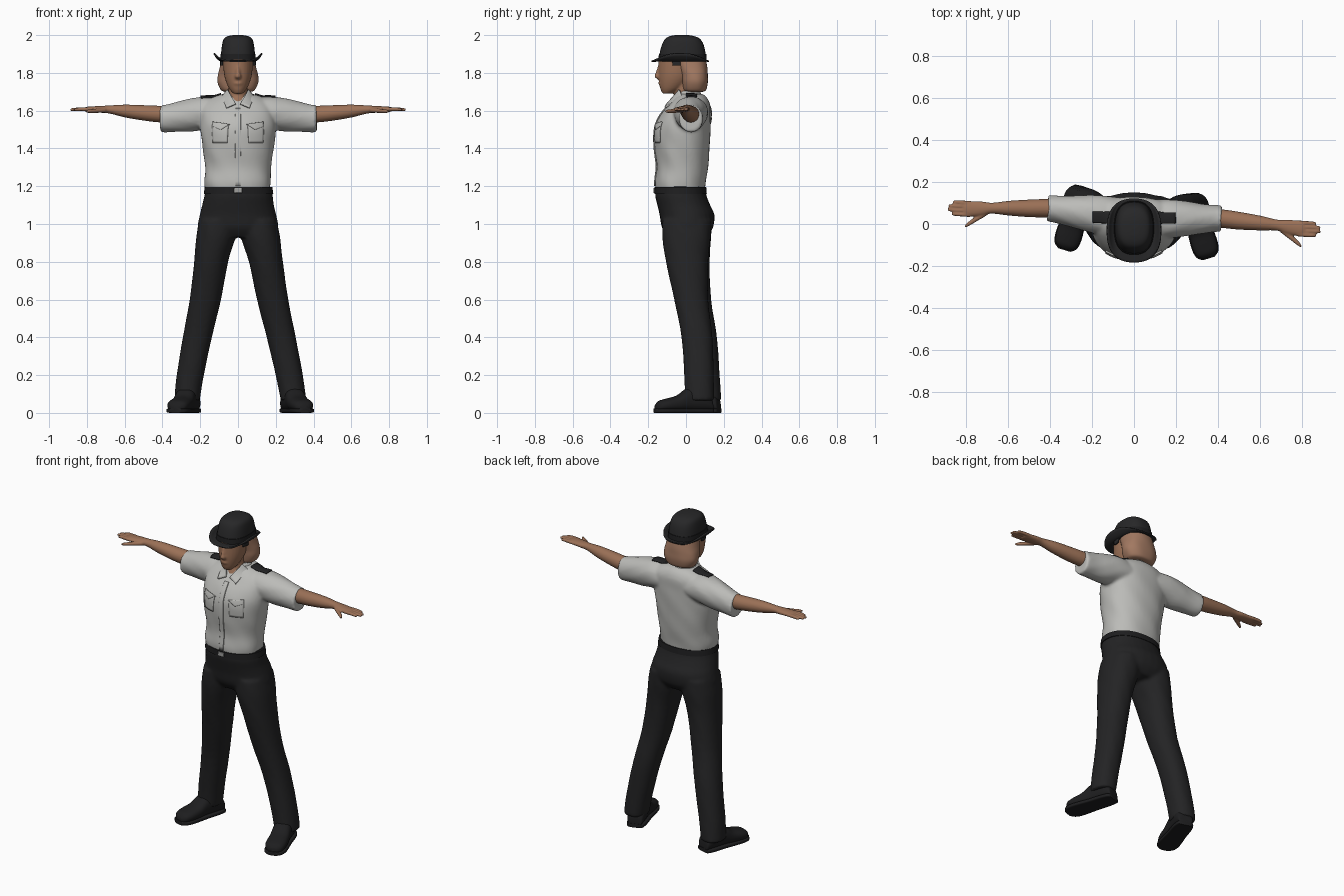
import bpy, bmesh, math
from mathutils import Matrix, Vector

cube = bpy.data.objects.get("Cube")
if cube:
    bpy.data.objects.remove(cube)


def material(name, rgb):
    m = bpy.data.materials.new(name)
    m.use_nodes = True
    m.diffuse_color = (*rgb, 1)
    node = m.node_tree.nodes["Principled BSDF"]
    node.inputs["Base Color"].default_value = (*rgb, 1)
    node.inputs["Roughness"].default_value = 0.8
    return m


SHIRT = material("shirt grey", (0.5, 0.5, 0.48))
CLOTH = material("trouser black", (0.017, 0.017, 0.018))
FELT = material("hat black", (0.02, 0.02, 0.021))
LEATHER = material("leather black", (0.013, 0.013, 0.014))
SKIN = material("skin", (0.33, 0.165, 0.095))
HAIR = material("hair brown", (0.36, 0.19, 0.12))
METAL = material("buckle metal", (0.35, 0.35, 0.34))


def loft(bm, axis, rings, power=2, sides=28, steps=4, xf=Matrix(), fold=0):
    """Skin smooth superellipse rings: (position, centre a, centre b, radius a, radius b)."""
    b, c = [i for i in range(3) if i != axis]
    pts = [Vector(r) for r in rings]
    dense = []
    for i in range(len(pts) - 1):
        p0, p1, p2, p3 = pts[max(i - 1, 0)], pts[i], pts[i + 1], pts[min(i + 2, len(pts) - 1)]
        for k in range(steps):
            t = k / steps
            dense.append(p1 + (p2 - p0) * t / 2 + (p0 * 2 - p1 * 5 + p2 * 4 - p3) * t * t / 2
                         + (p1 * 3 - p0 - p2 * 3 + p3) * t ** 3 / 2)
    dense.append(pts[-1])
    loops = []
    for r in dense:
        loop = []
        for k in range(sides):
            a = math.tau * k / sides
            u, v = math.cos(a), math.sin(a)
            w = 1 + fold * math.sin(5 * a + 14 * r[0]) * math.sin(23 * r[0] + 2 * a)
            co = Vector((0, 0, 0))
            co[axis] = r[0]
            co[b] = r[1] + w * r[3] * math.copysign(abs(u) ** (2 / power), u)
            co[c] = r[2] + w * r[4] * math.copysign(abs(v) ** (2 / power), v)
            loop.append(bm.verts.new(xf @ co))
        loops.append(loop)
    for lo, hi in zip(loops, loops[1:]):
        for k in range(sides):
            j = (k + 1) % sides
            bm.faces.new((lo[k], lo[j], hi[j], hi[k]))
    bm.faces.new(loops[0])
    bm.faces.new(loops[-1])


def finish(name, bm, mat, voxel=0, smooth=4, angle=50):
    bmesh.ops.recalc_face_normals(bm, faces=bm.faces)
    me = bpy.data.meshes.new(name)
    bm.to_mesh(me)
    bm.free()
    me.materials.append(mat)
    ob = bpy.data.objects.new(name, me)
    bpy.context.collection.objects.link(ob)
    if voxel:
        rm = ob.modifiers.new("fuse", "REMESH")
        rm.mode, rm.voxel_size, rm.use_smooth_shade = "VOXEL", voxel, True
        sm = ob.modifiers.new("soften", "SMOOTH")
        sm.factor, sm.iterations = 0.5, smooth
    else:
        bpy.ops.object.select_all(action="DESELECT")
        ob.select_set(True)
        bpy.context.view_layer.objects.active = ob
        bpy.ops.object.shade_smooth_by_angle(angle=math.radians(angle))
    return ob


def part(name, mat, axis, rings, **kw):
    bm = bmesh.new()
    loft(bm, axis, rings, **kw)
    return finish(name, bm, mat)


def plate(name, mat, corners, thick=0.006, target=None, n=8):
    """Thin patch between four corners, wrapped onto a target surface."""
    a, b, c, d = map(Vector, corners)
    bm = bmesh.new()
    g = [[bm.verts.new(a.lerp(b, i / n).lerp(d.lerp(c, i / n), j / n)) for i in range(n + 1)]
         for j in range(n + 1)]
    for j in range(n):
        for i in range(n):
            bm.faces.new((g[j][i], g[j][i + 1], g[j + 1][i + 1], g[j + 1][i]))
    ob = finish(name, bm, mat)
    if target:
        sw = ob.modifiers.new("wrap", "SHRINKWRAP")
        sw.target, sw.wrap_mode, sw.offset = target, "ABOVE_SURFACE", 0.003
    so = ob.modifiers.new("thickness", "SOLIDIFY")
    so.thickness, so.offset = thick, 0
    return ob


yaw = Matrix.Rotation(math.radians(-3.4), 4, "Z")
flip = {1: yaw, -1: yaw @ Matrix.Scale(-1, 4, (1, 0, 0))}

# Shirt: torso fused with both short sleeves
bm = bmesh.new()
loft(bm, 2, [(1.17, 0, -.03, .168, .128), (1.22, -.003, -.03, .176, .134), (1.3, 0, -.02, .174, .136),
             (1.4, 0, -.02, .188, .145), (1.5, 0, -.018, .2, .148), (1.57, 0, -.004, .2, .134),
             (1.63, 0, .018, .19, .11), (1.67, 0, .025, .135, .085), (1.69, 0, .02, .075, .065)],
     power=2.25, sides=48, fold=.014)
for s in (1, -1):
    loft(bm, 0, [(.08, .03, 1.585, .09, .085), (.17, .035, 1.588, .092, .088), (.25, .04, 1.578, .083, .088),
                 (.33, .045, 1.567, .07, .079), (.39, .05, 1.558, .064, .073), (.415, .05, 1.558, .064, .072)],
         xf=flip[s], fold=.02)
shirt = finish("shirt", bm, SHIRT, .009)

# Trousers: hips fused with two spread legs
bm = bmesh.new()
loft(bm, 2, [(1.2, .003, -.03, .172, .13), (1.15, .003, -.027, .181, .136), (1.1, 0, -.012, .19, .14),
             (1.05, 0, .005, .202, .145), (.98, 0, .008, .213, .135), (.93, 0, .008, .18, .1)], power=2.2)
for s in (1, -1):
    legs = [(1.02, .105, .005, .1, .13), (.93, .118, .005, .104, .128), (.8, .145, .01, .09, .112),
            (.6, .178, .035, .083, .09), (.4, .222, .07, .077, .082), (.2, .262, .085, .072, .078),
            (.08, .28, .09, .068, .078), (.065, .28, .09, .066, .076)]
    loft(bm, 2, [(z, s * x + .012 * (1 - z), y - s * .02 * (1 - z), rx, ry) for z, x, y, rx, ry in legs],
         power=2.2, fold=.014)
finish("trousers", bm, CLOTH, .01)

# Belt and buckle
part("belt", LEATHER, 2, [(1.16, .003, -.029, .184, .139), (1.195, .003, -.03, .179, .137)], power=2.2, sides=48)
plate("buckle", METAL, [(-.02, -.17, 1.165), (.02, -.17, 1.165), (.02, -.17, 1.19), (-.02, -.17, 1.19)])

for s, side in ((1, "left"), (-1, "right")):
    # Shoe and sole, toes turned outward
    place = (Matrix.Translation((s * .272 + .012, .09 - s * .02, 0))
             @ Matrix.Rotation(math.radians(s * 17), 4, "Z"))
    shoe = [(.068, .035, .03), (.06, .045, .075), (.02, .053, .12), (-.06, .054, .125),
            (-.12, .058, .085), (-.18, .06, .068), (-.22, .05, .056), (-.24, .025, .036)]
    part(side + "_shoe", LEATHER, 1, [(y, 0, h / 2 + .008, rx, h / 2) for y, rx, h in shoe], power=2.4, xf=place)
    part(side + "_sole", LEATHER, 1, [(y * 1.02, 0, .012, rx + .004, .012) for y, rx, h in shoe], power=5, xf=place)

    # Arm with palm, fingers and thumb
    bm = bmesh.new()
    loft(bm, 0, [(.34, .05, 1.58, .044, .044), (.42, .05, 1.582, .044, .044), (.5, .045, 1.588, .042, .041),
                 (.6, .04, 1.598, .035, .034), (.68, .035, 1.606, .026, .022), (.73, .03, 1.607, .034, .018),
                 (.79, .025, 1.607, .037, .015), (.81, .025, 1.607, .034, .012)], xf=flip[s])
    for k, tip in enumerate((.87, .89, .888, .868)):
        y = .025 + (k - 1.5) * .019
        loft(bm, 0, [(.78, y, 1.607, .01, .01), (.83, y, 1.608, .01, .01), (tip - .008, y, 1.606, .008, .008),
                     (tip, y, 1.605, .004, .004)], sides=12, xf=flip[s])
    loft(bm, 0, [(.7, .015, 1.603, .015, .013), (.74, -.012, 1.6, .015, .012), (.785, -.045, 1.597, .012, .01),
                 (.803, -.06, 1.596, .006, .006)], sides=12, xf=flip[s])
    finish(side + "_arm", bm, SKIN, .005, 3)

    # Shoulder strap, chest pocket and collar flap
    plate(side + "_shoulder_strap", CLOTH, [(s * .09, .0, 1.69), (s * .2, -.002, 1.69),
                                            (s * .2, .06, 1.69), (s * .09, .06, 1.69)], .009, shirt)
    plate(side + "_pocket", SHIRT, [(s * .055, -.16, 1.43), (s * .135, -.14, 1.43),
                                    (s * .14, -.14, 1.53), (s * .05, -.16, 1.53)], .004, shirt)
    plate(side + "_pocket_flap", SHIRT, [(s * .093, -.17, 1.5), (s * .143, -.15, 1.52),
                                         (s * .145, -.15, 1.55), (s * .045, -.17, 1.53)], .009, shirt)
    plate(side + "_collar_flap", SHIRT, [(s * .012, -.1, 1.635), (s * .062, -.112, 1.615),
                                         (s * .085, -.02, 1.675), (s * .055, -.035, 1.71)], .009)
    # Small dark tab under the hat
    plate(side + "_temple_tab", FELT, [(s * .084, -.07, 1.838), (s * .09, -.03, 1.838),
                                       (s * .09, -.03, 1.875), (s * .084, -.075, 1.875)], .009)

# Button placket and collar band
plate("placket", SHIRT, [(-.014, -.17, 1.2), (.014, -.17, 1.2), (.014, -.12, 1.62), (-.014, -.12, 1.62)],
      .006, shirt, 16)
part("collar", SHIRT, 2, [(1.655, 0, .018, .09, .075), (1.69, 0, .018, .072, .062), (1.705, 0, .018, .062, .055)])

# Head: neck, face, nose and chin fused
bm = bmesh.new()
loft(bm, 2, [(1.6, 0, -.02, .05, .06), (1.64, 0, -.02, .052, .06), (1.7, 0, -.005, .05, .055), (1.78, 0, -.01, .05, .06)])
loft(bm, 2, [(1.69, 0, -.1, .024, .024), (1.715, 0, -.08, .046, .056), (1.76, 0, -.06, .066, .084),
             (1.81, 0, -.05, .076, .096), (1.89, 0, -.045, .079, .1)])
loft(bm, 2, [(1.765, 0, -.138, .012, .01), (1.78, 0, -.146, .018, .022), (1.8, 0, -.145, .012, .017),
             (1.84, 0, -.136, .008, .012)], sides=14)
loft(bm, 2, [(1.733, 0, -.13, .02, .01), (1.745, 0, -.133, .026, .014), (1.757, 0, -.13, .02, .01)], sides=14)
finish("head", bm, SKIN, .006, 4)

# Bobbed hair
part("hair", HAIR, 2, [(1.7, 0, .045, .07, .045), (1.71, 0, .045, .09, .062), (1.75, 0, .046, .108, .07),
                       (1.79, 0, .042, .106, .073), (1.83, 0, .03, .096, .082), (1.89, 0, .01, .084, .09)],
     power=2.3, sides=40, fold=.012)

# Hat crown and band
part("hat_crown", FELT, 2, [(1.86, 0, -.018, .092, .124), (1.9, 0, -.018, .09, .122), (1.95, 0, -.017, .084, .11),
                            (1.98, 0, -.018, .075, .092), (1.994, 0, -.02, .056, .066), (2.0, 0, -.02, .025, .035)],
     power=2.5, sides=40)
part("hat_band", LEATHER, 2, [(1.87, 0, -.018, .095, .128), (1.9, 0, -.018, .0925, .1255)], power=2.5, sides=40)

# Hat brim, curled up at the sides
bm = bmesh.new()
rows = []
for j in range(6):
    t = j / 5
    row = []
    for k in range(48):
        a = math.tau * k / 48
        u, v = math.cos(a), math.sin(a)
        x = math.copysign(abs(u) ** .8, u) * (.085 + .042 * t)
        y = math.copysign(abs(v) ** .8, v) * (.115 + .037 * t) - .018 - .013 * t
        row.append(bm.verts.new((x, y, 1.864 + .042 * t * t * abs(u) ** 3 - .002 * t)))
    rows.append(row)
for lo, hi in zip(rows, rows[1:]):
    for k in range(48):
        bm.faces.new((lo[k], lo[k - 1], hi[k - 1], hi[k]))
brim = finish("hat_brim", bm, FELT)
solid = brim.modifiers.new("thickness", "SOLIDIFY")
solid.thickness, solid.offset = .008, 0
